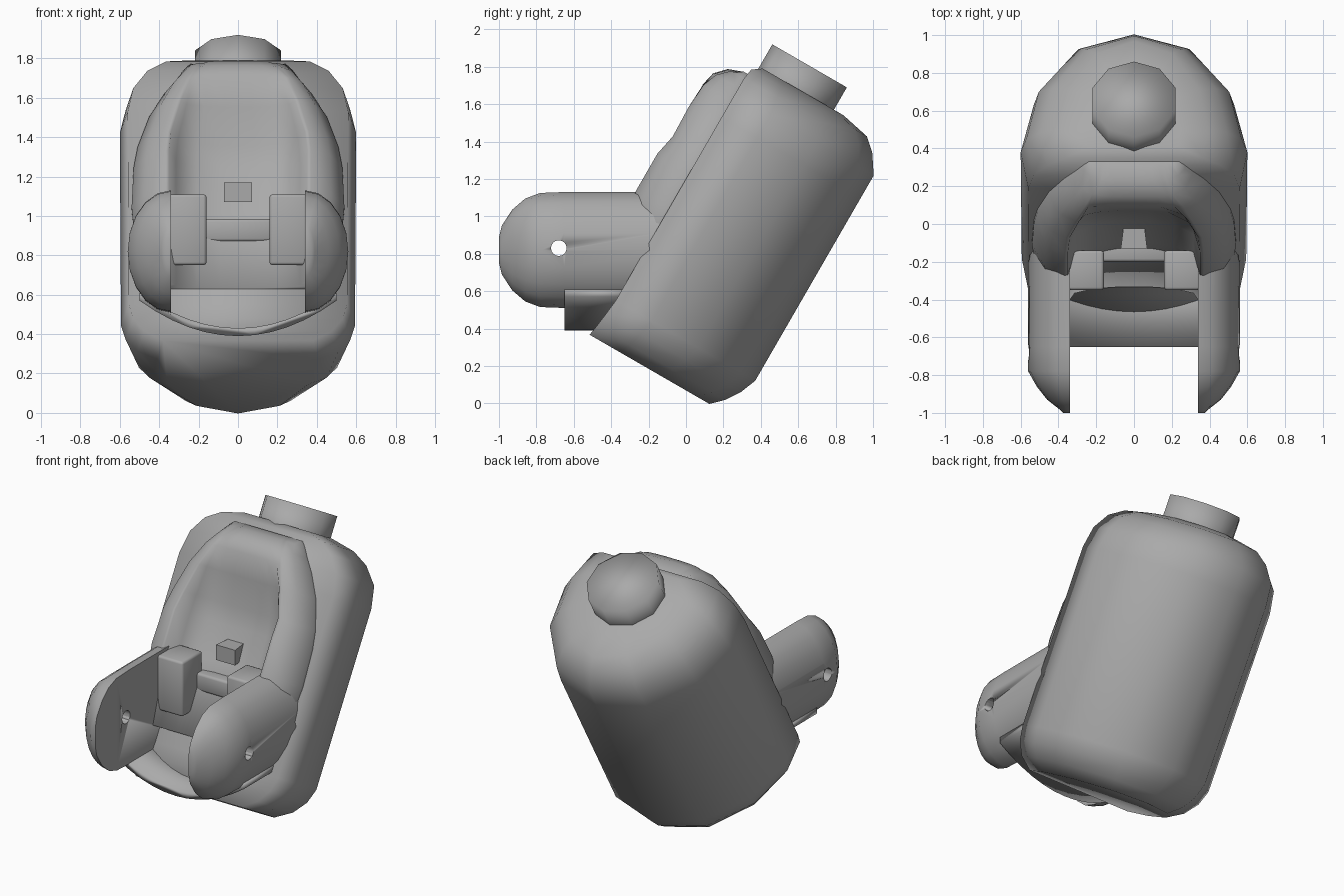
import bpy, bmesh, math
from mathutils import Vector

if "Cube" in bpy.data.objects:
    bpy.data.objects.remove(bpy.data.objects["Cube"])

C, S = math.cos(math.radians(30)), 0.5

grey = bpy.data.materials.new("mid_grey")
grey.diffuse_color = (0.4, 0.4, 0.4, 1)
grey.use_nodes = True
grey.node_tree.nodes["Principled BSDF"].inputs["Base Color"].default_value = grey.diffuse_color


def tilt(x, t, s):
    """x across, t towards the back, s along the leaning axis."""
    return Vector((x, S * s + C * t, C * s - S * t))


def sharpen(ob):
    bpy.ops.object.select_all(action='DESELECT')
    ob.select_set(True)
    bpy.context.view_layer.objects.active = ob
    bpy.ops.object.shade_smooth_by_angle(angle=math.radians(45))


def loft(name, rings):
    """Smooth-shaded closed skin through equal-sized rings."""
    bm = bmesh.new()
    rows = [[bm.verts.new(p) for p in r] for r in rings]
    n = len(rows[0])
    for a, b in zip(rows, rows[1:]):
        for i in range(n):
            j = (i + 1) % n
            bm.faces.new((a[i], a[j], b[j], b[i]))
    bm.faces.new(rows[0])
    bm.faces.new(rows[-1])
    bmesh.ops.recalc_face_normals(bm, faces=bm.faces)
    for f in bm.faces:
        f.smooth = True
    me = bpy.data.meshes.new(name)
    bm.to_mesh(me)
    bm.free()
    me.materials.append(grey)
    ob = bpy.data.objects.new(name, me)
    bpy.context.collection.objects.link(ob)
    return ob


def box(name, x0, x1, y0, y1, z0, z1):
    ring = lambda z: [(x0, y0, z), (x1, y0, z), (x1, y1, z), (x0, y1, z)]
    ob = loft(name, [ring(z0), ring(z1)])
    bev = ob.modifiers.new("bevel", 'BEVEL')
    bev.width, bev.segments = 0.015, 2
    return ob


def mirror(ob):
    ob.modifiers.new("mirror", 'MIRROR')
    return ob


# leaning tank body: D-shaped section, rounded ends (s, x scale, depth scale, front)
half = [(0.56, -0.6), (0.6, -0.38), (0.53, -0.09), (0.31, 0.17), (0, 0.26)]
section = half + [(-x, t) for x, t in reversed(half[:-1])]
levels = [(0.06, 0.68, 0.86, -0.63), (0.12, 0.85, 0.92, -0.62), (0.2, 0.95, 0.97, -0.61),
          (0.29, 0.99, 1, -0.6), (1.42, 1, 1, -0.6), (1.557, 0.95, 1, -0.6),
          (1.66, 0.82, 0.92, -0.6), (1.72, 0.65, 0.83, -0.59), (1.755, 0.42, 0.58, -0.54)]
loft("tank_body", [[tilt(x * sx, front + (t + 0.6) * st, s) for x, t in section]
                   for s, sx, st, front in levels])

# filler cap
loft("cap", [[tilt(0.23 * math.cos(a), -0.33 + 0.23 * math.sin(a), s)
              for a in [math.tau * (i + 0.5) / 10 for i in range(10)]] for s in (1.6, 1.893)])

# hollowed front shell: s, half width, front, recess half width, recess depth
shell = [(0.38, 0.5, -0.7, 0.35, -0.605), (0.85, 0.54, -0.8, 0.35, -0.605),
         (1.08, 0.53, -0.8, 0.35, -0.607), (1.2, 0.51, -0.775, 0.34, -0.635),
         (1.38, 0.45, -0.78, 0.29, -0.715), (1.52, 0.37, -0.77, 0.24, -0.775),
         (1.6, 0.31, -0.74, 0.2, -0.757), (1.66, 0.27, -0.68, 0.17, -0.7),
         (1.69, 0.24, -0.6, 0.15, -0.617)]
rings = []
for s, w, f, r, d in shell:
    h = [(w, -0.5), (w, -0.62), (r + (w - r) * 0.65, f * 0.7 - 0.62 * 0.3), (r + 0.02, f),
         (r, f), (r * 0.9, d + 0.4 * (f - d)), (r * 0.6, d + 0.1 * (f - d)), (r * 0.25, d)]
    rings.append([tilt(x, t, s) for x, t in h + [(-x, t) for x, t in reversed(h)]])
loft("front_shell", rings)

# side arms: half-ellipse section, rounded tip, pin hole
arm_stations = [(-1, 0.07, 0.035), (-0.985, 0.13, 0.05), (-0.93, 0.215, 0.12),
                (-0.86, 0.275, 0.175), (-0.78, 0.305, 0.22), (-0.65, 0.31, 0.22),
                (-0.1, 0.31, 0.22)]
arm = loft("arm", [[(0.34 + b * math.cos(a), y, 0.82 + h * math.sin(a))
                    for a in [math.radians(-90 + 18 * i) for i in range(11)]]
                   for y, h, b in arm_stations])
sharpen(arm)
cutter = loft("pin_hole_cutter", [[(x, -0.68 + 0.042 * math.cos(a), 0.83 + 0.042 * math.sin(a))
                                   for a in [math.tau * i / 16 for i in range(16)]]
                                  for x in (0.2, 0.7)])
cutter.hide_render = True
cutter.hide_set(True)
cut = arm.modifiers.new("pin_hole", 'BOOLEAN')
cut.operation, cut.object, cut.solver = 'DIFFERENCE', cutter, 'EXACT'
mirror(arm)

# curved tray lip under the arms
xs = [-0.5 + i / 12 for i in range(13)]
sag = lambda x, z: z + 0.18 * (x / 0.5) ** 2
loft("tray", [[(x, y, sag(x, 0.39)) for x in xs] + [(x, y, sag(x, 0.43)) for x in reversed(xs)]
              for y in (-0.65, -0.25)])

# inner blocks, cross bar and small latch
mirror(box("inner_block", 0.16, 0.35, -0.35, -0.14, 0.75, 1.11))
box("cross_bar", -0.17, 0.17, -0.2, -0.08, 0.87, 0.985)
latch = loft("latch", [[(sx * w, y, z) for sx, z in ((-1, 1.07), (1, 1.07), (1, 1.17), (-1, 1.17))]
                       for y, w in ((-0.13, 0.07), (0.03, 0.05))])
sharpen(latch)
